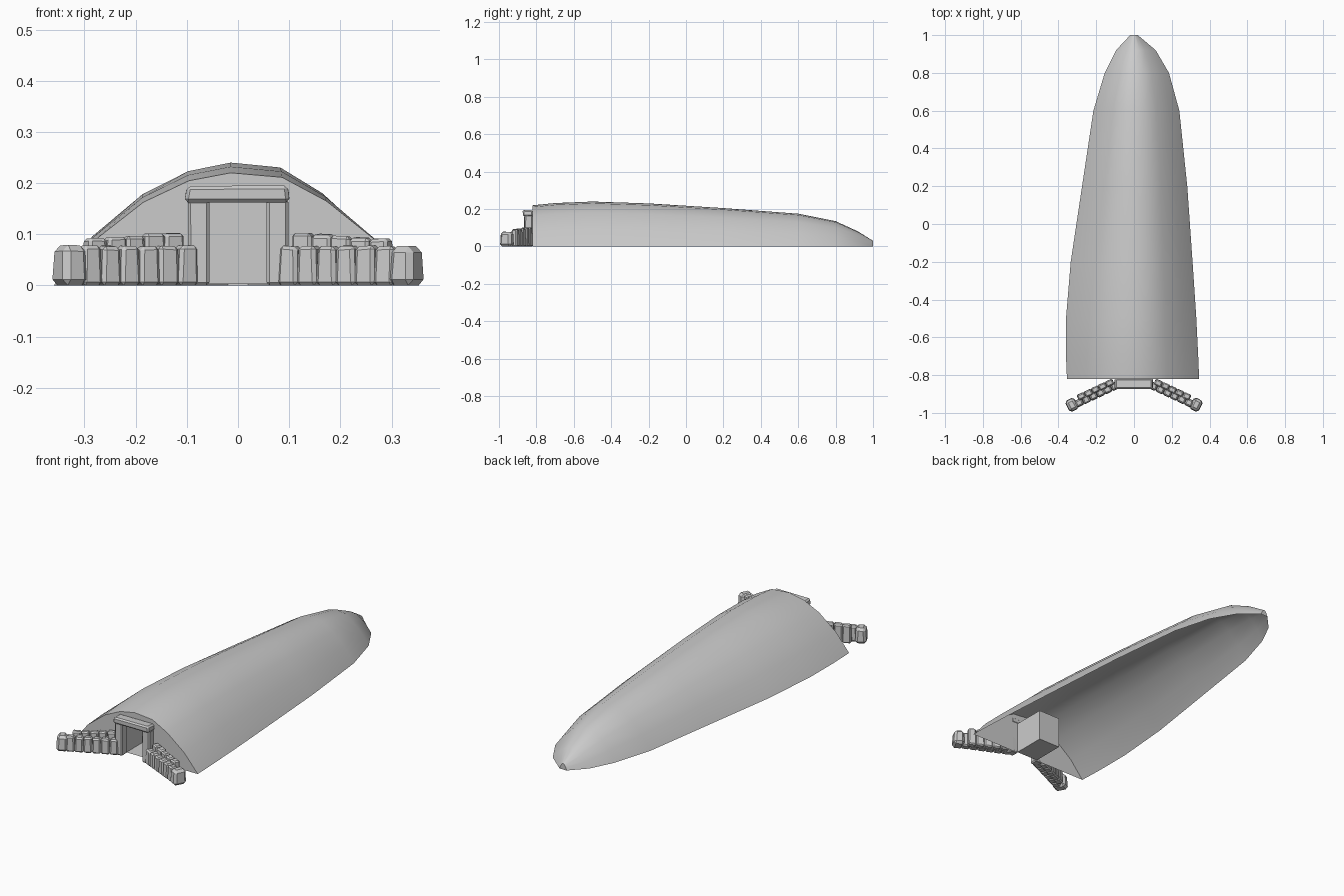
import bpy, bmesh, math, random
from mathutils import Matrix, Vector

random.seed(4)
cube = bpy.data.objects.get("Cube")
if cube:
    bpy.data.objects.remove(cube, do_unlink=True)

stone = bpy.data.materials.new("grey_stone")
stone.use_nodes = True
GREY = (0.6, 0.6, 0.6, 1)
stone.diffuse_color = GREY
stone.node_tree.nodes["Principled BSDF"].inputs["Base Color"].default_value = GREY


def finish(bm, name, smooth=None):
    mesh = bpy.data.meshes.new(name)
    bm.to_mesh(mesh)
    bm.free()
    obj = bpy.data.objects.new(name, mesh)
    bpy.context.collection.objects.link(obj)
    mesh.materials.append(stone)
    if smooth:
        bpy.ops.object.select_all(action='DESELECT')
        obj.select_set(True)
        bpy.context.view_layer.objects.active = obj
        bpy.ops.object.shade_smooth_by_angle(angle=math.radians(smooth))
    return obj


def block(name, size, pos, turn=0, taper=0.9, bevel=0.006, jitter=0.0):
    """Chamfered stone standing on pos, narrowed towards its top."""
    bm = bmesh.new()
    bmesh.ops.create_cube(bm, size=1)
    for v in bm.verts:
        k = taper if v.co.z > 0 else 1
        v.co = Vector((v.co.x * size[0] * k, v.co.y * size[1] * k, (v.co.z + 0.5) * size[2]))
        if v.co.z > 0:
            v.co += Vector([random.uniform(-jitter, jitter) for _ in range(3)])
    bmesh.ops.bevel(bm, geom=bm.edges[:], offset=bevel, segments=1, affect='EDGES')
    bm.transform(Matrix.Translation(pos) @ Matrix.Rotation(turn, 4, 'Z'))
    return finish(bm, name)


# Earth mound: one cross-section, scaled along the length
SECTION = [(-1, 0), (-.79, .40), (-.52, .74), (-.27, .93), (-.04, 1),
           (.25, .96), (.5, .75), (.78, .40), (1, 0)]
# y, left half width, right half width, height
STATIONS = [(-.82, .355, .345, .22), (-.7, .36, .34, .232), (-.5, .36, .33, .24),
            (-.2, .335, .31, .23), (.2, .275, .282, .205), (.6, .215, .24, .175),
            (.8, .155, .185, .135), (.92, .095, .115, .08), (1, .02, .02, .03)]
DOOR_W, DOOR_H, FRONT, BACK = .062, .165, -.82, -.65

bm = bmesh.new()
rings = [[bm.verts.new((x * (wl if x < 0 else wr), y, z * h)) for x, z in SECTION]
         for y, wl, wr, h in STATIONS]
for a, b in zip(rings, rings[1:]):
    for i in range(len(SECTION) - 1):
        bm.faces.new((a[i], b[i], b[i + 1], a[i + 1]))
bm.faces.new(rings[-1])
finish(bm, "mound", 40)

# Front wall with a doorway notch
bm = bmesh.new()
_, wl, wr, h = STATIONS[0]
outline = [(x * (wl if x < 0 else wr), z * h) for x, z in SECTION]
outline += [(DOOR_W, 0), (DOOR_W, DOOR_H), (-DOOR_W, DOOR_H), (-DOOR_W, 0)]
bm.faces.new([bm.verts.new((x, FRONT, z)) for x, z in reversed(outline)])
bmesh.ops.triangulate(bm, faces=bm.faces[:])
finish(bm, "front_wall")

# Recessed passage, open to the front
bm = bmesh.new()
bmesh.ops.create_cube(bm, size=1)
for v in bm.verts:
    v.co = (v.co.x * 2 * DOOR_W, BACK if v.co.y > 0 else FRONT, DOOR_H if v.co.z > 0 else .003)
mouth = [f for f in bm.faces if f.normal.y < -.9]
bmesh.ops.delete(bm, geom=mouth, context='FACES')
bmesh.ops.reverse_faces(bm, faces=bm.faces[:])
finish(bm, "passage")

# Doorway posts and lintel
for side, label in ((1, "left"), (-1, "right")):
    block(label + "_door_post", (.042, .045, .168), (side * .077, -.842, 0),
          taper=.96, jitter=.002)
block("lintel", (.206, .055, .032), (-.002, -.845, .162), taper=.96, bevel=.007, jitter=.002)

# Angled retaining walls of upright stones backed by taller ones
COUNT, START, STEP = 6, Vector((.108, -.848, 0)), Vector((.0375, -.0175, 0))
SLOPE = math.atan2(STEP.y, STEP.x)
for side, label in ((1, "left"), (-1, "right")):
    def place(p):
        return (side * p.x, p.y, 0)
    inward = Vector((-STEP.y, STEP.x, 0)).normalized()
    for i in range(COUNT):
        p = START + STEP * i
        block(f"{label}_facing_stone_{i}", (.043, .04, .077), place(p - inward * .012),
              side * SLOPE, bevel=.007, jitter=.002)
        if i < COUNT - 1:
            block(f"{label}_backing_stone_{i}", (.043, .034, .103 - .003 * i),
                  place(p + STEP * .4 + inward * .014), side * SLOPE, bevel=.006, jitter=.002)
    block(label + "_end_stone", (.055, .068, .078), (side * .329, -.957, 0),
          side * (SLOPE - .05), taper=.88, bevel=.012, jitter=.002)
